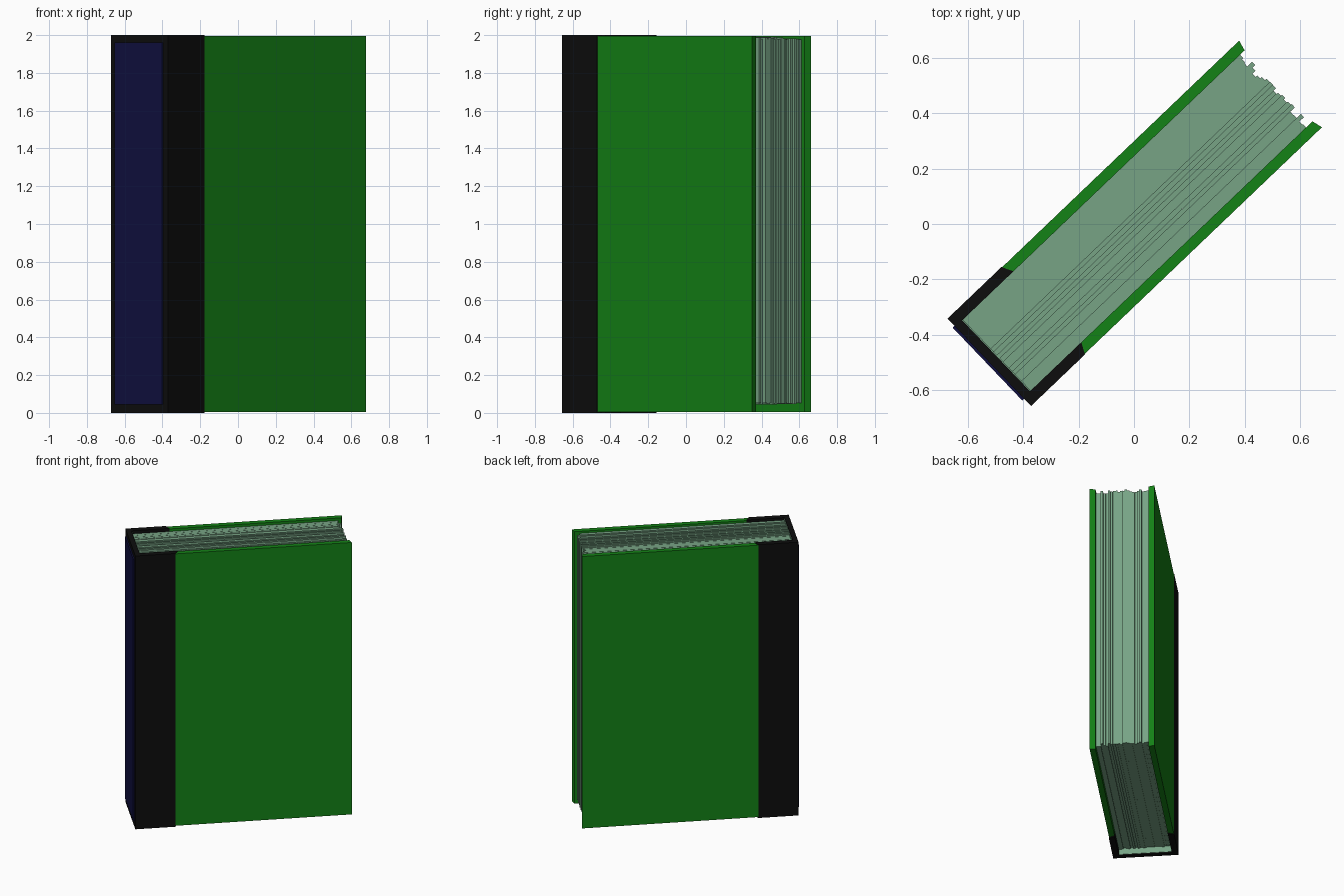
import bpy
import bmesh
import math
import random

old = bpy.data.objects.get("Cube")
if old:
    bpy.data.objects.remove(old)

random.seed(4)
TURN = math.radians(43.7)      # the book stands turned about z
HALF = 0.216                   # half the thickness of the book
INNER = 0.177                  # half the thickness of the page block
SPINE, FORE = -0.722, 0.731    # outer spine and fore edge along the book


def material(name, colour):
    mat = bpy.data.materials.new(name)
    mat.use_nodes = True
    rgba = (*colour, 1)
    mat.diffuse_color = rgba
    mat.node_tree.nodes["Principled BSDF"].inputs["Base Color"].default_value = rgba
    return mat


GREEN = material("cover green", (0.007, 0.225, 0.008))
BLACK = material("spine black", (0.004, 0.004, 0.004))
BLUE = material("label navy", (0.005, 0.005, 0.052))
PAPER = material("paper pale green", (0.185, 0.37, 0.235))


def add_prism(bm, outline, bottom, top):
    """Extrude a plan outline from bottom to top."""
    face = bm.faces.new([bm.verts.new((x, y, bottom)) for x, y in outline])
    result = bmesh.ops.extrude_face_region(bm, geom=[face])
    for item in result["geom"]:
        if isinstance(item, bmesh.types.BMVert):
            item.co.z = top


def rect(x0, x1, y0, y1):
    return [(x0, y0), (x1, y0), (x1, y1), (x0, y1)]


def build(name, mat, prisms):
    bm = bmesh.new()
    for prism in prisms:
        add_prism(bm, *prism)
    bmesh.ops.recalc_face_normals(bm, faces=bm.faces)
    mesh = bpy.data.meshes.new(name)
    bm.to_mesh(mesh)
    bm.free()
    mesh.materials.append(mat)
    obj = bpy.data.objects.new(name, mesh)
    obj.rotation_euler.z = TURN
    bpy.context.collection.objects.link(obj)
    return obj


# Cover boards with slightly slanted ends
OUT_SEAM, IN_SEAM = -0.453, -0.432
for name, side in (("right_cover", -1), ("left_cover", 1)):
    board = [(OUT_SEAM, side * HALF), (FORE, side * HALF),
             (FORE - 0.01, side * INNER), (IN_SEAM, side * INNER)]
    build(name, GREEN, [(board, 0.006, 1.996)])

# Spine binding wrapping both boards
INSIDE = -0.688
half_wrap = [(INSIDE, INNER), (IN_SEAM, INNER), (OUT_SEAM, HALF + 0.002), (SPINE, HALF + 0.002)]
wrap = half_wrap + [(x, -y) for x, y in reversed(half_wrap)]
build("spine_binding", BLACK, [(wrap, 0, 2)])

# Label panel on the spine
build("spine_label", BLUE, [(rect(SPINE - 0.009, SPINE, -0.182, 0.182), 0.045, 1.96)])

# Paper lining inside the spine
build("spine_lining", PAPER, [(rect(INSIDE, INSIDE + 0.004, -INNER, INNER), 0.006, 1.994)])

# Page block made of uneven sheets
COUNT = 22
step = 2 * INNER / COUNT
sheets = []
for i in range(COUNT):
    y = -INNER + i * step
    end = random.uniform(0.682, 0.712)
    sheets.append((rect(INSIDE + 0.004, end, y, y + step),
                   random.uniform(0.044, 0.054), random.uniform(1.976, 1.99)))
build("pages", PAPER, sheets)
